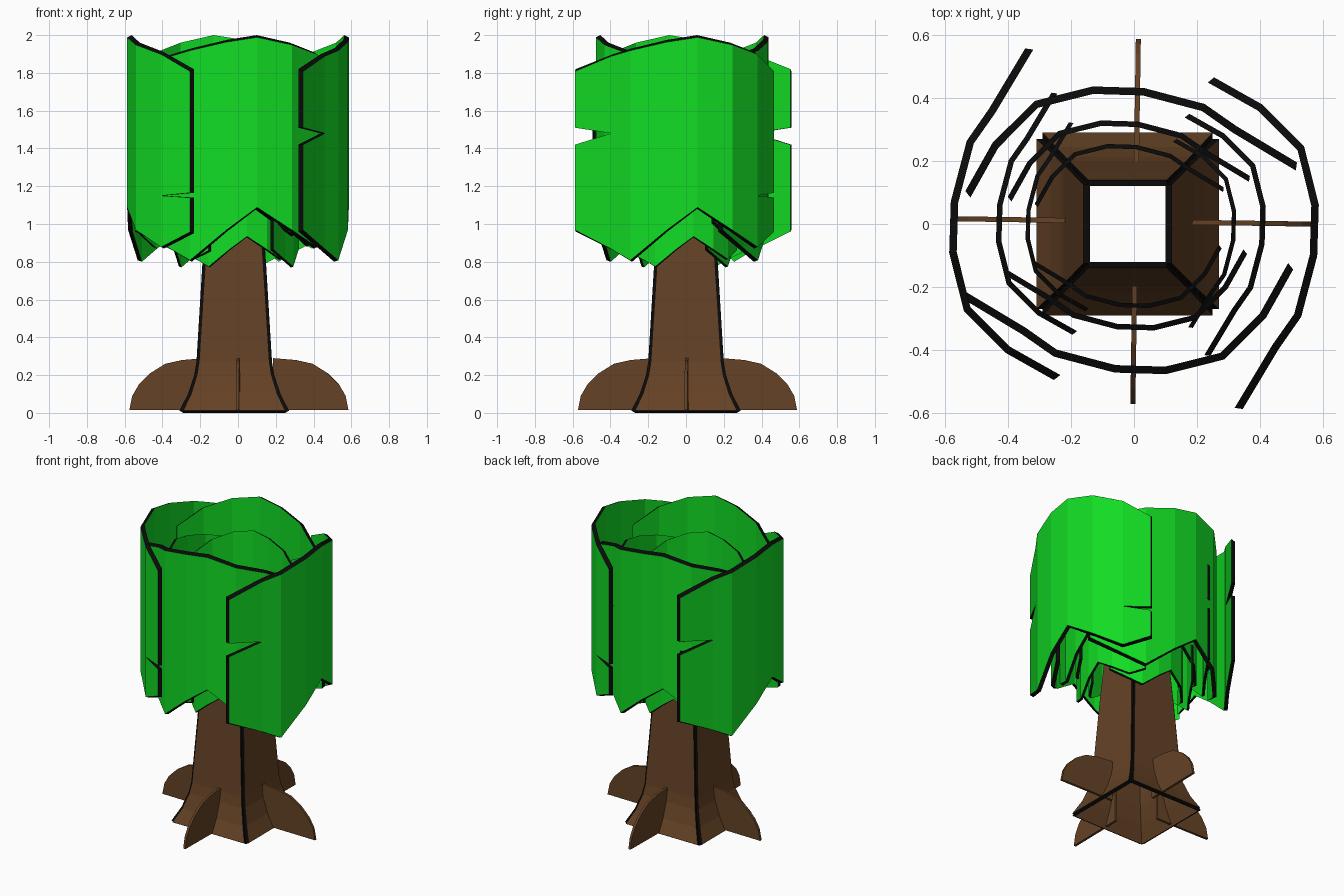
import bpy
import bmesh
from math import pi
from mathutils import Vector, Matrix

old = bpy.data.objects.get("Cube")
if old:
    bpy.data.objects.remove(old)


def material(name, rgb):
    m = bpy.data.materials.new(name)
    m.use_nodes = True
    color = (*rgb, 1)
    m.diffuse_color = color
    m.node_tree.nodes["Principled BSDF"].inputs["Base Color"].default_value = color
    return m


LEAF = material("leaf green", (0.006, 0.72, 0.018))
BARK = material("bark brown", (0.13, 0.055, 0.019))
EDGE = material("edge black", (0.003, 0.003, 0.003))


def finish(name, bm, mats):
    me = bpy.data.meshes.new(name)
    bm.to_mesh(me)
    bm.free()
    for m in mats:
        me.materials.append(m)
    ob = bpy.data.objects.new(name, me)
    bpy.context.collection.objects.link(ob)
    return ob


def shell(name, outer, inner, faces, mats, matrix):
    """Thin panel: two skins joined by a rim in the second material."""
    bm = bmesh.new()
    a = [bm.verts.new(p) for p in outer]
    b = [bm.verts.new(p) for p in inner]
    pair = dict(zip(a, b))
    for f in faces:
        bm.faces.new([a[i] for i in f])
    rim = [e for e in bm.edges if e.is_boundary]
    for f in faces:
        bm.faces.new([b[i] for i in reversed(f)])
    for e in rim:
        p, q = e.verts
        bm.faces.new((p, q, pair[q], pair[p])).material_index = 1
    bmesh.ops.delete(bm, geom=[v for v in bm.verts if not v.link_faces], context='VERTS')
    bmesh.ops.recalc_face_normals(bm, faces=bm.faces)
    bm.transform(matrix)
    return finish(name, bm, mats)


# Leaf sheet columns: x, y, bottom, split low, split high, top
SHEET = [
    (0.33, -0.59, 0.96, 1.42, 1.51, 1.82),
    (0.45, -0.39, 0.86, 1.48, 1.48, 1.90),
    (0.52, -0.29, 0.80, 1.45, 1.45, 1.93),
    (0.57, -0.10, 0.96, 1.38, 1.38, 1.975),
    (0.575, 0.06, 1.08, 1.30, 1.30, 2.0),
    (0.53, 0.24, 0.96, 1.22, 1.22, 1.96),
    (0.40, 0.37, 0.87, 1.15, 1.15, 1.91),
    (0.24, 0.46, 0.95, 1.14, 1.165, 1.82),
]


def leaf_sheet(name, matrix, thick):
    outer, inner, faces = [], [], []
    last = len(SHEET) - 1
    for i, (x, y, *heights) in enumerate(SHEET):
        p, q = SHEET[max(i - 1, 0)], SHEET[min(i + 1, last)]
        t = Vector((q[0] - p[0], q[1] - p[1], 0)).normalized()
        n = Vector((t.y, -t.x, 0)) * thick / 2
        slide = t * (0.01 if i == 0 else -0.01 if i == last else 0)
        for z, inset in zip(heights, (0.008, 0, 0, -0.012)):
            outer.append(Vector((x, y, z + inset)) + n + slide)
            inner.append(Vector((x, y, z)) - n)

    def vid(col, row):
        closed = SHEET[col][3] == SHEET[col][4]
        return col * 4 + (1 if row == 2 and closed else row)

    for i in range(last):
        for r in (0, 2):
            faces.append([vid(i, r), vid(i + 1, r), vid(i + 1, r + 1), vid(i, r + 1)])
    shell(name, outer, inner, faces, (LEAF, EDGE), matrix)


# Three nested leaf rings, four overlapping sheets each
sides = [
    ("right", 0, (0, 0)),
    ("back", pi / 2, (-0.07, -0.15)),
    ("left", pi, (0.0, -0.03)),
    ("front", -pi / 2, (0.04, 0.11)),
]
rings = [
    # name, width scale, height scale, bottom, shift x, shift y
    ("outer", 1.0, 1.0, 0.80, 0.0, 0.0),
    ("middle", 0.73, 0.78, 0.88, -0.01, 0.01),
    ("inner", 0.57, 0.57, 0.77, -0.01, 0.005),
]
for ring, s, h, bottom, dx, dy in rings:
    place = (Matrix.Translation((dx, dy, bottom))
             @ Matrix.Diagonal((s, s, h, 1))
             @ Matrix.Translation((0, 0, -0.8)))
    for side, angle, (ox, oy) in sides:
        turn = Matrix.Translation((ox, oy, 0)) @ Matrix.Rotation(angle, 4, 'Z')
        leaf_sheet(f"{ring}_leaves_{side}", place @ turn, 0.024)

# Trunk: four flared bark panels (height, half width, distance from axis)
FLARE = [(0, 0.27, 0.29), (0.1, 0.228, 0.245), (0.2, 0.197, 0.212),
         (0.27, 0.186, 0.2), (0.8, 0.153, 0.168), (1.2, 0.125, 0.14)]
outer, inner, faces = [], [], []
for i, (z, w, d) in enumerate(FLARE):
    for sgn in (-1, 1):
        outer.append((sgn * w, -d, z + (0.012 if i == 0 else 0)))
        inner.append((sgn * w, -d + 0.02, z))
    if i:
        k = 2 * i
        faces.append((k - 2, k - 1, k + 1, k))
for k, side in enumerate(("front", "right", "back", "left")):
    m = Matrix.Translation((-0.02, 0, 0)) @ Matrix.Rotation(k * pi / 2, 4, 'Z')
    shell(f"trunk_panel_{side}", outer, inner, faces, (BARK, EDGE), m)

# Roots: thin rounded fins on each side of the trunk
FIN = [(0.18, 0.015), (0.58, 0.015), (0.565, 0.09), (0.53, 0.15), (0.47, 0.21),
       (0.39, 0.26), (0.3, 0.28), (0.18, 0.29)]
for k, side in enumerate(("right", "back", "left", "front")):
    bm = bmesh.new()
    face = bm.faces.new([bm.verts.new((x, -0.008, z)) for x, z in FIN])
    grown = bmesh.ops.extrude_face_region(bm, geom=[face])["geom"]
    bmesh.ops.translate(bm, vec=(0, 0.016, 0),
                        verts=[v for v in grown if isinstance(v, bmesh.types.BMVert)])
    if not face.is_valid or len(bm.faces) < len(FIN) + 2:
        bm.faces.new([v for v in bm.verts if v.co.y < 0])
    bmesh.ops.recalc_face_normals(bm, faces=bm.faces)
    bm.transform(Matrix.Translation((0.005, 0.008, 0))
                 @ Matrix.Rotation(k * pi / 2 - 0.015, 4, 'Z'))
    finish(f"root_{side}", bm, (BARK,))
